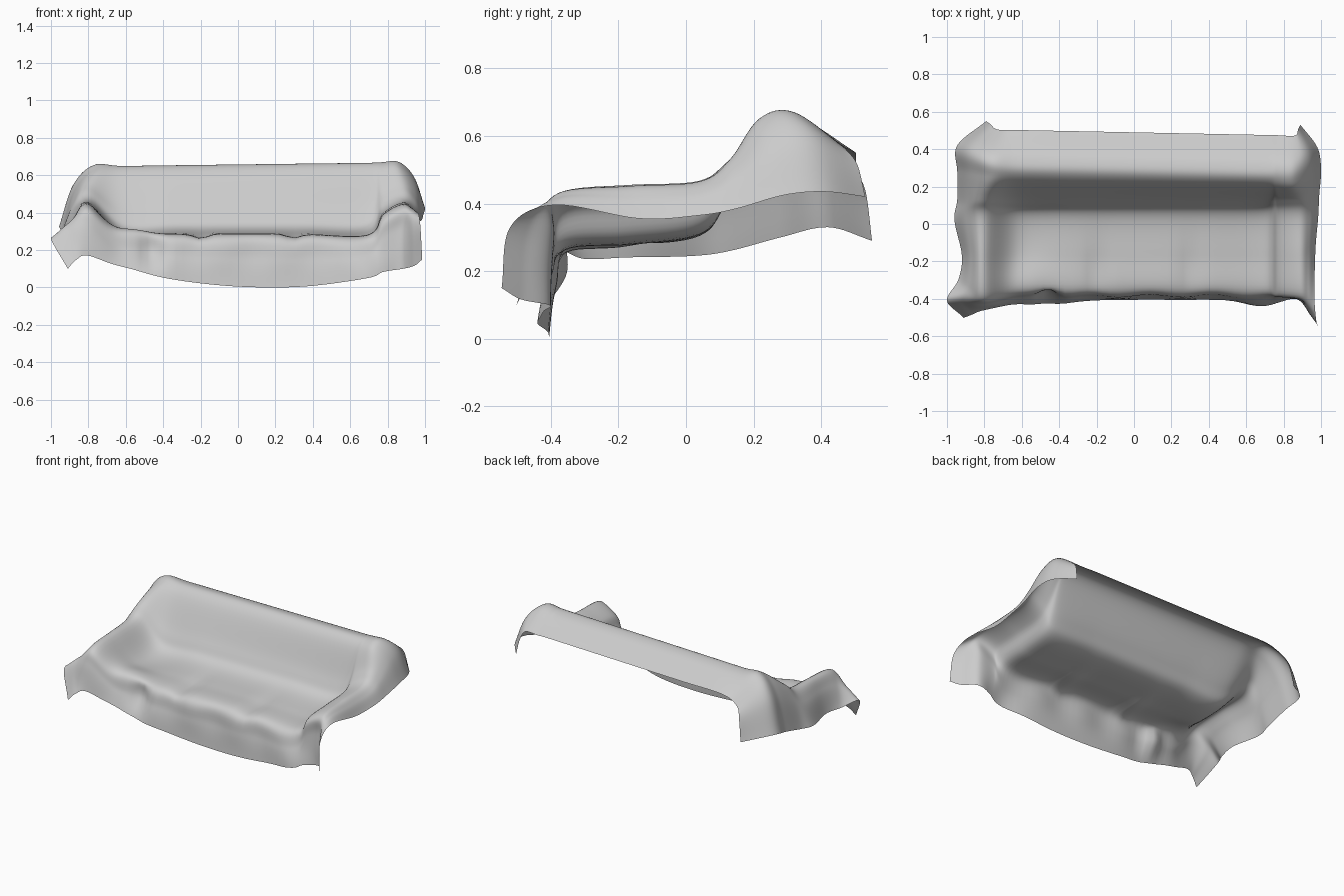
import bpy
import bmesh
import math
from mathutils import Vector

STEPS = 8  # mesh cells between neighbouring sections

default_cube = bpy.data.objects.get("Cube")
if default_cube:
    bpy.data.objects.remove(default_cube, do_unlink=True)

cloth_grey = bpy.data.materials.new("cloth_grey")
cloth_grey.use_nodes = True
cloth_grey.diffuse_color = (0.6, 0.6, 0.6, 1)
shader = cloth_grey.node_tree.nodes["Principled BSDF"]
shader.inputs["Base Color"].default_value = cloth_grey.diffuse_color
shader.inputs["Roughness"].default_value = 0.8

# Profiles (y, z) from the front hem, over the seat and backrest, to the back hem
seat_profile = [(-.405, 0), (-.39, .15), (-.355, .265), (-.17, .283), (.04, .315),
                (.12, .41), (.235, .625), (.34, .65), (.49, .555)]
arm_profile = [(-.4, .1), (-.395, .28), (-.38, .425), (-.17, .45), (.04, .465),
               (.13, .53), (.235, .635), (.34, .655), (.49, .55)]

# Free edges of the sheet at the two ends, front corner to back corner
right_edge = [(-.91, -.5, .1), (-1, -.41, .26), (-.94, -.3, .235),
              (-.92, -.17, .24), (-.96, .02, .245), (-.945, .13, .26),
              (-.945, .28, .3), (-.945, .42, .33), (-.79, .55, .29)]
left_edge = [(.985, -.545, .15), (.975, -.52, .33), (.965, -.39, .395),
             (.97, -.14, .355), (.985, .04, .365), (.99, .15, .385),
             (1, .29, .425), (.98, .41, .435), (.89, .53, .42)]


def section(profile, x, hem_height, top_x=None):
    """Place a profile at x, easing towards top_x on the backrest."""
    points = []
    for i, (y, z) in enumerate(profile):
        on_back = i >= len(profile) - 3
        px = top_x if on_back and top_x is not None else x
        if on_back:
            z += .012 * px
            y -= .02 * px
        points.append(Vector((px, y, z)))
    points[0].z = hem_height
    points[1].z += hem_height * .3
    return points


def between(inner, outer, across, down):
    """Section part-way from inner to outer, with its own height blend."""
    result = []
    for a, b in zip(inner, outer):
        p = a.lerp(b, across)
        p.z = a.z + (b.z - a.z) * down
        result.append(p)
    return result


def smooth_path(points):
    """Sample a curve that passes through all the points."""
    first = points[0] * 2 - points[1]
    last = points[-1] * 2 - points[-2]
    padded = [first, *points, last]
    path = []
    for a, b, c, d in zip(padded, padded[1:], padded[2:], padded[3:]):
        for step in range(STEPS):
            t = step / STEPS
            path.append(b + (c - a) * (t / 2)
                        + (a * 2 - b * 5 + c * 4 - d) * (t * t / 2)
                        + (b * 3 - a - c * 3 + d) * (t ** 3 / 2))
    path.append(points[-1].copy())
    return path


def bump(value, centre, width):
    return math.exp(-((value - centre) / width) ** 2)


def add_folds(p):
    """Cushion gaps on the seat and soft folds in the hanging front."""
    on_seat = bump(p.y, -.28, .18) * bump(p.x, 0, .65)
    gaps = bump(p.x, -.2, .05) + bump(p.x, .3, .05)
    if p.z > .2:
        p.z += (.01 - .025 * gaps) * on_seat
    # cloth stretched from the seat up to the right arm
    p.z += .045 * bump(p.x, -.57, .13) * bump(p.y, -.33, .14) * min(1, p.z / .25)
    # front folds, with the hem swinging out below the arms
    hanging = bump(p.y, -.4, .05) * bump(p.z, .2, .1)
    p.y += .008 * math.sin(p.x * 19) * hanging
    p.y += .06 * bump(p.x, -.46, .06) * hanging
    if p.y < -.3:
        swing = bump(p.x, -.53, .22) + bump(p.x, .68, .12)
        p.y -= .035 * swing * bump(p.z, .06, .15)


# Sections across the sheet, from the right end to the left end
right_end = [Vector(p) for p in right_edge]
left_end = [Vector(p) for p in left_edge]
right_arm = section(arm_profile, -.8, .17, top_x=-.77)
left_arm = section(arm_profile, .88, .1, top_x=.86)
right_arm[0].y = -.455
right_arm[1].y = -.43
right_arm[-1].xz = (-.73, .5)

seat = [section(seat_profile, x, hem) for x, hem in
        [(-.62, .1), (-.33, .04), (0, .005), (.35, .005), (.69, .05)]]
left_slope = between(seat[-1], left_arm, .45, .66)
sections = [right_end, between(right_arm, right_end, .6, .33), right_arm, *seat,
            left_slope, left_arm, between(left_arm, left_end, .6, .33), left_end]

# Loft the sections into one open sheet
lengthwise = [smooth_path(s) for s in sections]
rows = [smooth_path(list(station)) for station in zip(*lengthwise)]
bm = bmesh.new()
grid = []
for row in rows:
    for p in row:
        add_folds(p)
    grid.append([bm.verts.new(p) for p in row])
for near, far in zip(grid, grid[1:]):
    for i in range(len(near) - 1):
        face = bm.faces.new((near[i], near[i + 1], far[i + 1], far[i]))
        face.smooth = True

mesh = bpy.data.meshes.new("draped_cover")
bm.to_mesh(mesh)
bm.free()
mesh.materials.append(cloth_grey)
cover = bpy.data.objects.new("draped_cover", mesh)
bpy.context.collection.objects.link(cover)
